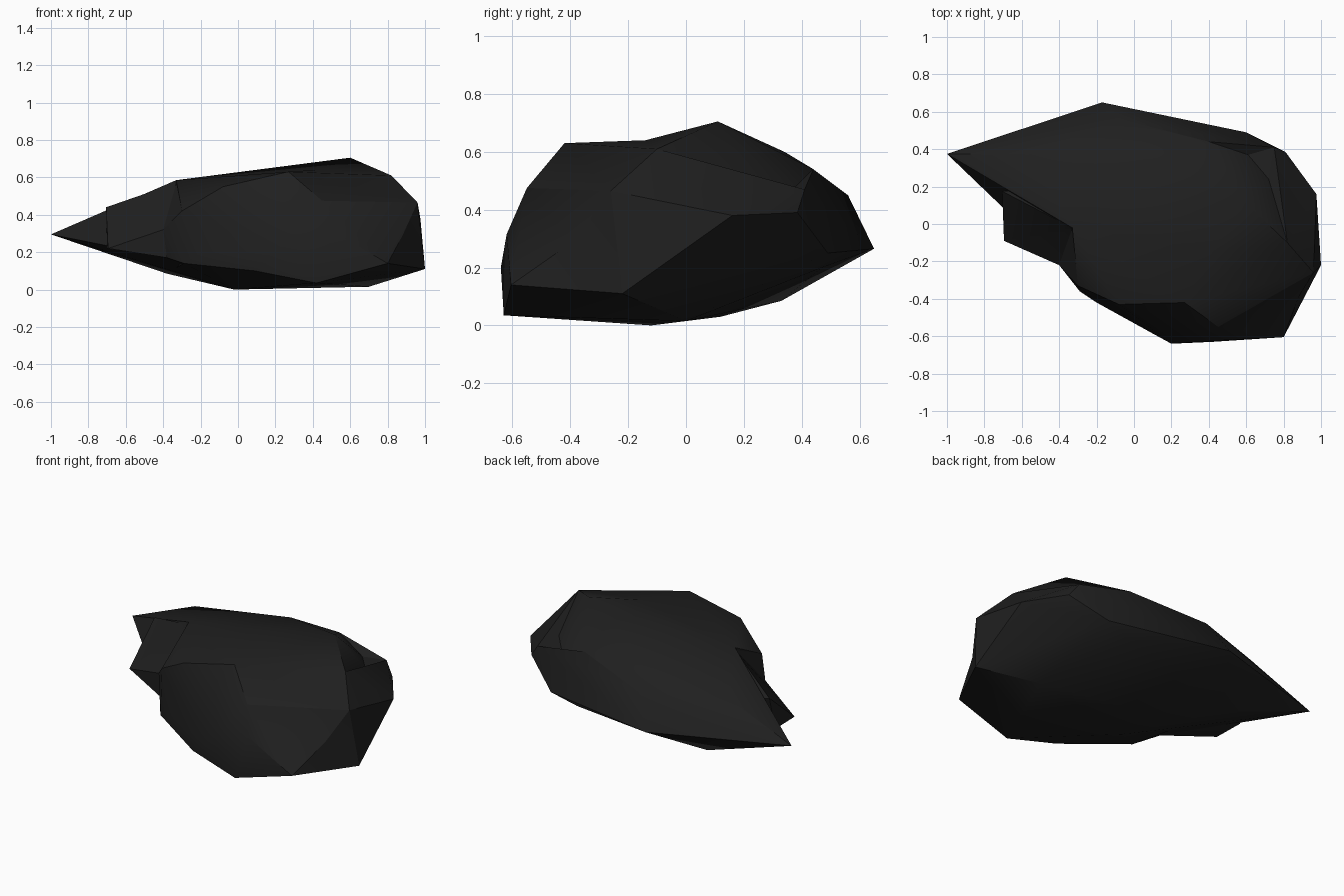
import bpy
import bmesh
import math
from mathutils import Vector

default_cube = bpy.data.objects.get("Cube")
if default_cube:
    bpy.data.objects.remove(default_cube, do_unlink=True)

# Single dark stone colour
stone = bpy.data.materials.new("dark_stone")
stone.use_nodes = True
colour = (0.014, 0.014, 0.014, 1)
stone.diffuse_color = colour
shader = next(n for n in stone.node_tree.nodes if n.type == "BSDF_PRINCIPLED")
shader.inputs["Base Color"].default_value = colour
shader.inputs["Roughness"].default_value = 0.9

# Corners shared by several pieces or chipped edges
ridge, brow, back_rim = (.6, .11, .705), (.27, -.42, .63), (.75, .41, .47)
shoulder, front_left, back_top = (.96, -.26, .465), (.8, -.605, .14), (.4, .44, .54)
saddle, back_point, keel = (-.33, -.02, .585), (-.17, .65, .265), (-.02, -.12, 0)
back_crown, back_keel, back_slope = (.13, .34, .6), (-.38, .33, .085), (-.07, .56, .45)
cheek_low, cheek_high = (-.29, -.36, .14), (-.3, -.33, .42)
notch_low, notch_high = (-.38, -.22, .17), (-.4, -.22, .32)

# Main boulder
crown = [ridge, brow, saddle, back_crown, back_top, (.82, -.1, .61), (-.08, -.43, .55)]
left_side = [shoulder, front_left, (.81, .385, .39), (.975, .16, .38), (1, -.22, .11)]
front_side = [(.45, -.55, .475), (.5, -.62, .315), (.2, -.64, .2), (.09, -.58, .1),
              (-.2, -.42, .2), cheek_low, cheek_high]
back_side = [back_rim, back_point, back_slope, (.6, .49, .25), (.43, .47, .2)]
underside = [keel, back_keel, (.42, -.63, .035), (.7, 0, .015), (0, .12, .03)]

# Pieces that break the rounded outline on the right
side_pieces = {
    "boulder_tip": [(-1, .375, .295), (-.56, .37, .475), saddle, back_crown,
                    back_slope, back_point, back_keel, keel, notch_low],
    "boulder_spur": [(-.695, -.09, .22), (-.7, .1, .3), (-.705, .175, .44),
                     (-.7, .11, .22), notch_low, notch_high,
                     (-.33, -.02, .57), (-.2, .2, .3)],
    "boulder_cheek": [notch_low, notch_high, cheek_low, cheek_high,
                      (-.33, -.02, .57), (-.1, -.1, .3), keel],
}


def hull_object(name, corners, dents=()):
    """Wrap corners in a faceted shell; each dent pulls in the middle of an edge."""
    bm = bmesh.new()
    for corner in corners:
        bm.verts.new(corner)
    hull = bmesh.ops.convex_hull(bm, input=bm.verts[:])
    unused = {v for v in hull["geom_interior"] + hull["geom_unused"]
              if isinstance(v, bmesh.types.BMVert)}
    bmesh.ops.delete(bm, geom=list(unused), context="VERTS")
    for start, end, target in dents:
        def nearest(point):
            return min(bm.verts, key=lambda v: (v.co - Vector(point)).length)
        edge = bm.edges.get((nearest(start), nearest(end)))
        if edge:
            cut = bmesh.ops.subdivide_edges(bm, edges=[edge], cuts=1)
            for item in cut["geom_inner"]:
                if isinstance(item, bmesh.types.BMVert):
                    item.co = target
    bmesh.ops.triangulate(bm, faces=bm.faces[:])
    bmesh.ops.recalc_face_normals(bm, faces=bm.faces[:])
    mesh = bpy.data.meshes.new(name)
    bm.to_mesh(mesh)
    bm.free()
    mesh.materials.append(stone)
    obj = bpy.data.objects.new(name, mesh)
    bpy.context.collection.objects.link(obj)
    return obj


# Main boulder with chipped edges
boulder = hull_object(
    "boulder",
    crown + left_side + front_side + back_side + underside,
    [(ridge, back_rim, (.72, .24, .48)),
     (back_top, back_rim, (.61, .37, .47)),
     (ridge, brow, (.42, -.14, .64)),
     (shoulder, front_left, (.88, -.39, .29))])
bpy.ops.object.select_all(action="DESELECT")
bpy.context.view_layer.objects.active = boulder
boulder.select_set(True)

# Fuse the side pieces into the boulder
for part_name, part_corners in side_pieces.items():
    part = hull_object(part_name, part_corners)
    fuse = boulder.modifiers.new("fuse", "BOOLEAN")
    fuse.operation = "UNION"
    fuse.solver = "EXACT"
    fuse.object = part
    bpy.ops.object.modifier_apply(modifier=fuse.name)
    bpy.data.objects.remove(part, do_unlink=True)

# Soft shading on shallow facets, crisp breaks elsewhere
bpy.ops.object.shade_smooth_by_angle(angle=math.radians(30))
